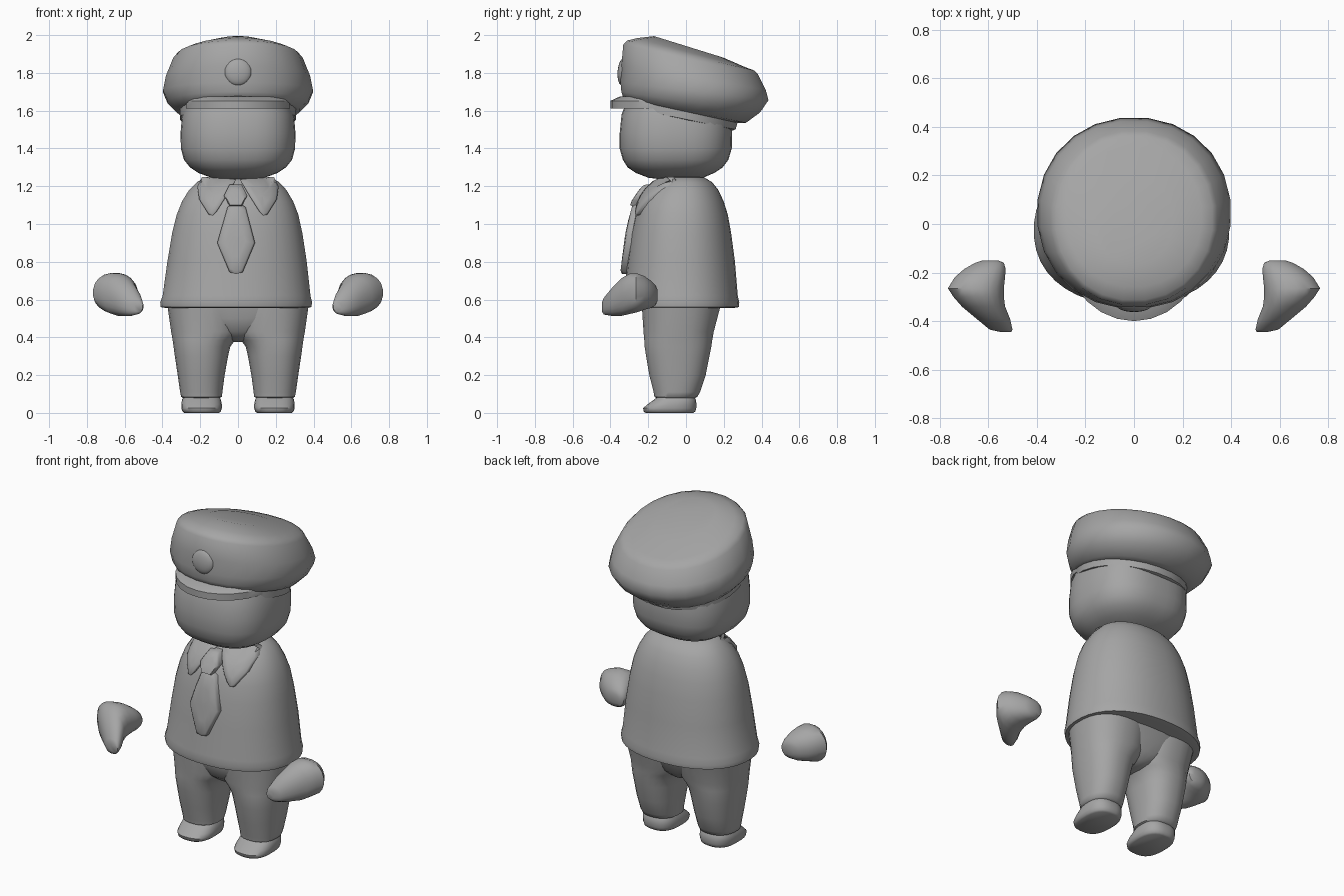
import bpy, bmesh, math
from mathutils import Vector
from mathutils.bvhtree import BVHTree

grey = bpy.data.materials.new("plain grey")
grey.diffuse_color = (0.38, 0.38, 0.38, 1)


def finish(name, bm, angle=50):
    bmesh.ops.recalc_face_normals(bm, faces=bm.faces)
    me = bpy.data.meshes.new(name)
    bm.to_mesh(me)
    me.materials.append(grey)
    for p in me.polygons:
        p.use_smooth = True
    me.set_sharp_from_angle(angle=math.radians(angle))
    ob = bpy.data.objects.new(name, me)
    bpy.context.collection.objects.link(ob)
    return ob


def skin(bm, loops, closed=True):
    """Bridge point loops with quads and cap both ends."""
    rows = [[bm.verts.new(p) for p in loop] for loop in loops]
    n = len(rows[0])
    for r, s in zip(rows, rows[1:]):
        for i in range(n):
            j = (i + 1) % n
            bm.faces.new((r[i], r[j], s[j], s[i]))
    bm.faces.new(rows[0])
    bm.faces.new(rows[-1])
    return bm


def loft(rings, n=32, power=2.3, along_y=False, flip=1):
    """Rings are (a0, a1, b0, b1, c at b0, c at b1): tilted superellipses."""
    loops = []
    for a0, a1, b0, b1, c0, c1 in rings:
        loop = []
        for i in range(n):
            t = 2 * math.pi * (i + 0.5) / n
            ca, sa = math.cos(t), math.sin(t)
            u = math.copysign(abs(ca) ** (2 / power), ca)
            v = math.copysign(abs(sa) ** (2 / power), sa)
            a = (a0 + a1) / 2 + u * (a1 - a0) / 2
            b = (b0 + b1) / 2 + v * (b1 - b0) / 2
            c = (c0 + c1) / 2 + v * (c1 - c0) / 2
            loop.append((a * flip, c, b) if along_y else (a * flip, b, c))
        loops.append(loop)
    return skin(bmesh.new(), loops)


def level(rows):
    """Rows (z, x0, x1, y0, y1) to level rings."""
    return [(x0, x1, y0, y1, z, z) for z, x0, x1, y0, y1 in rows]


# Jacket
jacket_bm = loft(level([
    (0.555, -0.38, 0.36, -0.30, 0.25), (0.56, -0.41, 0.39, -0.33, 0.28),
    (0.585, -0.413, 0.393, -0.335, 0.283), (0.62, -0.40, 0.385, -0.33, 0.275),
    (0.80, -0.375, 0.365, -0.31, 0.26), (0.95, -0.35, 0.342, -0.29, 0.24),
    (1.05, -0.325, 0.32, -0.268, 0.222), (1.12, -0.297, 0.293, -0.245, 0.20),
    (1.18, -0.26, 0.257, -0.205, 0.172), (1.22, -0.22, 0.22, -0.165, 0.14),
    (1.245, -0.18, 0.18, -0.13, 0.10), (1.255, -0.12, 0.12, -0.09, 0.06)]), 40, 2.2)
jacket_tree = BVHTree.FromBMesh(jacket_bm)
finish("jacket", jacket_bm)


def drape(name, outline, thick):
    """Puffed plate laid on the jacket front from an (x, z) outline."""
    pts = []
    for (x, z), (x2, z2) in zip(outline, outline[1:] + outline[:1]):
        pts += [(x, z), ((x + x2) / 2, (z + z2) / 2)]
    mx = sum(p[0] for p in pts) / len(pts)
    mz = sum(p[1] for p in pts) / len(pts)
    loops = []
    for scale, lift in ((1, -0.02), (1, thick * 0.7), (0.9, thick), (0.5, thick), (0.1, thick)):
        loop = []
        for x, z in pts:
            px, pz = mx + (x - mx) * scale, mz + (z - mz) * scale
            hit = jacket_tree.ray_cast(Vector((px, -2, min(pz, 1.25))), Vector((0, 1, 0)))[0]
            loop.append((px, (hit.y if hit else -0.09) - lift, pz))
        loops.append(loop)
    finish(name, skin(bmesh.new(), loops), 60)


# Collar flaps and tie
for side, word in ((1, "right"), (-1, "left")):
    flap = [(0.01, 1.235), (0.09, 1.25), (0.19, 1.25), (0.215, 1.20), (0.205, 1.13),
            (0.155, 1.05), (0.135, 1.045), (0.11, 1.07), (0.06, 1.15)]
    drape("collar_" + word, [(x * side, z) for x, z in flap], 0.022)
drape("tie_blade", [(-0.015, 1.12), (-0.055, 1.09), (-0.11, 0.90), (-0.045, 0.745), (-0.01, 0.735),
                    (0.025, 0.745), (0.09, 0.90), (0.04, 1.09)], 0.032)
drape("tie_knot", [(-0.045, 1.21), (-0.075, 1.15), (-0.045, 1.095), (0.02, 1.095),
                   (0.05, 1.15), (0.02, 1.21)], 0.045)

# Head
finish("head", loft(level([
    (1.235, -0.07, 0.07, -0.12, 0.04), (1.245, -0.14, 0.14, -0.20, 0.09),
    (1.27, -0.21, 0.21, -0.265, 0.15), (1.30, -0.255, 0.255, -0.31, 0.195),
    (1.34, -0.287, 0.287, -0.335, 0.225), (1.40, -0.303, 0.303, -0.352, 0.243),
    (1.48, -0.305, 0.305, -0.352, 0.245), (1.58, -0.297, 0.297, -0.342, 0.242),
    (1.66, -0.27, 0.27, -0.31, 0.22)]), 40, 2.6))

# Tilted cap with band, wide crown and slightly domed top
finish("cap", loft([
    (-0.295, 0.295, -0.31, 0.25, 1.62, 1.495), (-0.31, 0.31, -0.325, 0.265, 1.62, 1.50),
    (-0.31, 0.31, -0.325, 0.275, 1.665, 1.535), (-0.33, 0.33, -0.335, 0.32, 1.67, 1.535),
    (-0.375, 0.375, -0.345, 0.395, 1.70, 1.59), (-0.40, 0.40, -0.35, 0.44, 1.75, 1.655),
    (-0.385, 0.385, -0.345, 0.425, 1.84, 1.71), (-0.345, 0.345, -0.335, 0.385, 1.95, 1.79),
    (-0.325, 0.325, -0.315, 0.365, 1.972, 1.812), (-0.28, 0.28, -0.26, 0.32, 1.985, 1.828),
    (-0.16, 0.16, -0.17, 0.20, 1.995, 1.88)], 24, 2.1))

# Visor: crescent swept around the cap front
loops = []
for i in range(13):
    t = math.radians(-165 + 150 * i / 12)
    reach = 0.05 * max(0, math.sin((i / 12) * math.pi)) ** 0.6
    loop = []
    for r, z in ((-0.05, 1.61), (reach, 1.612), (reach, 1.652), (0.0, 1.675), (-0.05, 1.68)):
        loop.append(((0.295 + r * 0.5) * math.cos(t), -0.05 + (0.30 + r) * math.sin(t), z))
    loops.append(loop)
finish("visor", skin(bmesh.new(), loops), 35)

# Round badge
bm = bmesh.new()
bmesh.ops.create_uvsphere(bm, u_segments=24, v_segments=12, radius=0.072)
for v in bm.verts:
    x, y, z = v.co
    v.co = (x, -0.335 + y * 0.38 + z * 0.06, 1.805 + z)
finish("badge", bm)

# Hips joining both legs
finish("hips", loft(level([
    (0.375, -0.03, 0.03, -0.10, 0.05), (0.39, -0.07, 0.07, -0.15, 0.09),
    (0.43, -0.20, 0.20, -0.20, 0.13), (0.50, -0.345, 0.345, -0.225, 0.155),
    (0.57, -0.372, 0.372, -0.235, 0.19)]), 32, 2.3))

for side, word in ((1, "right"), (-1, "left")):
    # Trouser leg
    finish("leg_" + word, loft(level([
        (0.075, 0.105, 0.285, -0.15, 0.04), (0.085, 0.085, 0.302, -0.168, 0.06),
        (0.11, 0.082, 0.307, -0.172, 0.075), (0.20, 0.07, 0.32, -0.195, 0.105),
        (0.30, 0.052, 0.335, -0.212, 0.125), (0.35, 0.04, 0.342, -0.22, 0.135),
        (0.385, 0.015, 0.347, -0.222, 0.14), (0.43, -0.03, 0.355, -0.226, 0.148),
        (0.57, -0.03, 0.375, -0.235, 0.185)]), 28, 2.3, flip=side))
    # Shoe
    finish("shoe_" + word, loft(level([
        (0.0, 0.10, 0.285, -0.215, 0.04), (0.008, 0.09, 0.295, -0.225, 0.05),
        (0.025, 0.085, 0.30, -0.228, 0.055), (0.045, 0.085, 0.30, -0.205, 0.056),
        (0.07, 0.09, 0.297, -0.17, 0.053), (0.09, 0.10, 0.285, -0.145, 0.04)]), 28, 2.6, flip=side))
    # Mitten hand, lofted front to back
    hand = [(-0.445, 0.505, 0.55, 0.535, 0.585), (-0.435, 0.50, 0.595, 0.52, 0.61),
            (-0.39, 0.51, 0.65, 0.512, 0.665), (-0.34, 0.53, 0.71, 0.513, 0.715),
            (-0.30, 0.535, 0.745, 0.522, 0.738), (-0.265, 0.535, 0.768, 0.53, 0.742),
            (-0.22, 0.53, 0.74, 0.545, 0.725), (-0.185, 0.528, 0.70, 0.555, 0.70),
            (-0.16, 0.535, 0.655, 0.57, 0.675), (-0.15, 0.56, 0.625, 0.595, 0.65)]
    finish("hand_" + word, loft([(x0, x1, z0, z1, y, y) for y, x0, x1, z0, z1 in hand],
                                20, 2.2, True, side))
